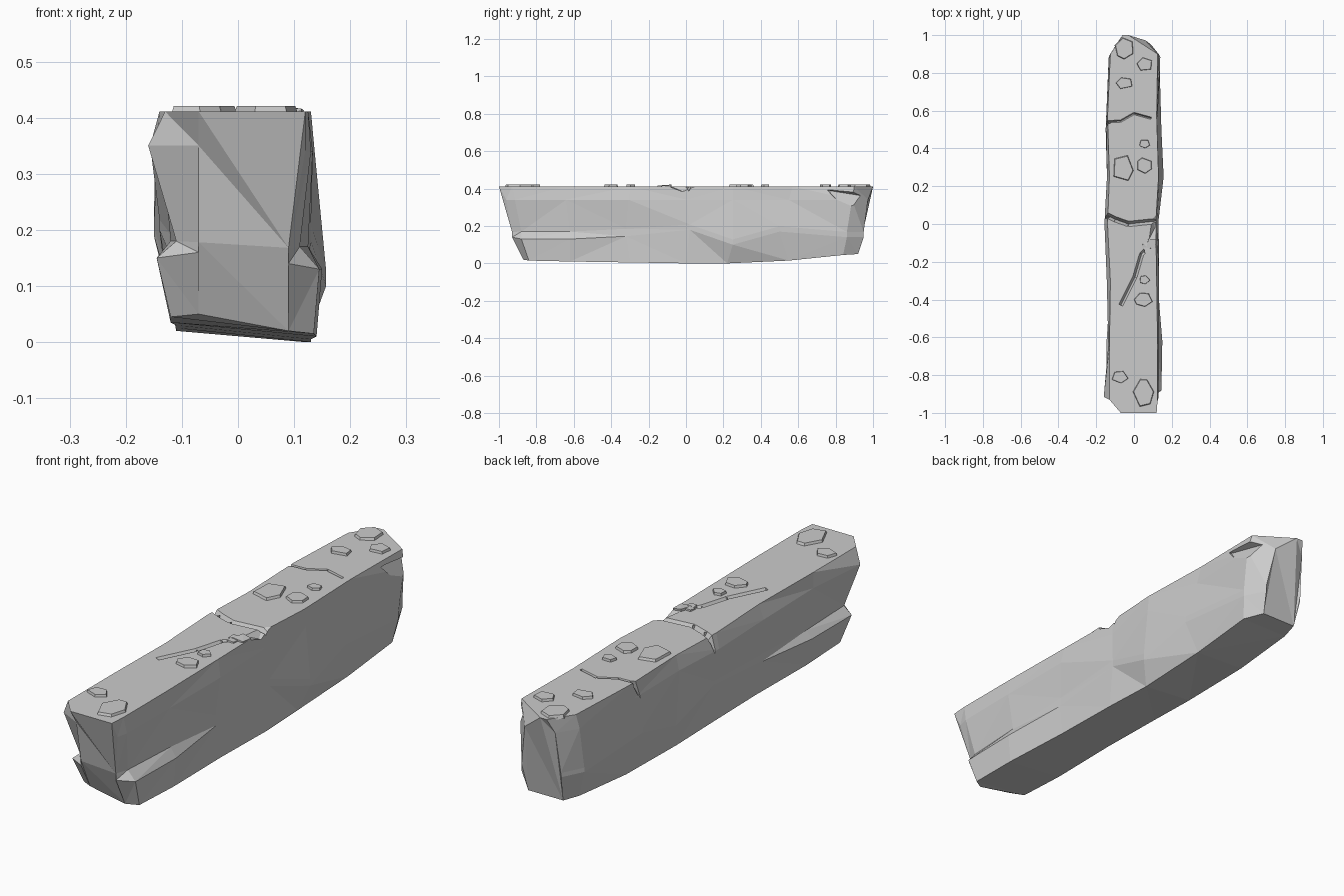
import bpy, bmesh, math, random
from mathutils import Vector

if "Cube" in bpy.data.objects:
    bpy.data.objects.remove(bpy.data.objects["Cube"])

random.seed(4)
TOP = 0.411

def finish(bm, name):
    bmesh.ops.recalc_face_normals(bm, faces=bm.faces)
    me = bpy.data.meshes.new(name)
    bm.to_mesh(me)
    bm.free()
    ob = bpy.data.objects.new(name, me)
    bpy.context.collection.objects.link(ob)
    return ob

def hull(name, pts):
    bm = bmesh.new()
    for p in pts:
        bm.verts.new(p)
    res = bmesh.ops.convex_hull(bm, input=bm.verts)
    loose = [v for v in bm.verts if not v.link_faces]
    bmesh.ops.delete(bm, geom=loose, context='VERTS')
    return finish(bm, name)

def cut(body, cutter):
    cutter.hide_render = True
    mod = body.modifiers.new("chip", 'BOOLEAN')
    mod.operation = 'DIFFERENCE'
    mod.solver = 'EXACT'
    mod.object = cutter
    bpy.context.view_layer.objects.active = body
    bpy.ops.object.modifier_apply(modifier=mod.name)
    bpy.data.objects.remove(cutter, do_unlink=True)

# stone body: lofted stations along y
# y bottom/mid/top, bottom z left/right, x left/right at bottom, mid, top, mid z, ledge inset
rows = [
    (-.87, -.93, -1.0, .05, .02, -.07, .09, -.07, .09, -.07, .12, .16, 0),
    (-.84, -.88, -.93, .045, .015, -.12, .135, -.145, .145, -.13, .125, .15, .035),
    (-.62, -.62, -.65, .035, .01, -.12, .14, -.145, .15, -.13, .125, .15, .025),
    (-.30, -.32, -.30, .03, .005, -.11, .13, -.125, .125, -.125, .12, .165, .003),
    (0, .02, 0, .025, 0, -.11, .13, -.14, .13, -.14, .115, .20, 0),
    (.22, .25, .25, .02, 0, -.11, .12, -.13, .157, -.13, .13, .12, 0),
    (.55, .50, .57, .025, .015, -.11, .12, -.15, .145, -.14, .12, .19, 0),
    (.84, .86, .90, .045, .045, -.10, .12, -.135, .135, -.125, .125, .16, 0),
    (.92, .95, 1.0, .05, .05, -.08, .08, -.09, .09, -.06, -.03, .16, 0),
]
bm = bmesh.new()
rings = []
for i, (yb, ym, yt, zl, zr, bl, br, ml, mr, tl, tr, zm, e) in enumerate(rows):
    ends = i in (0, len(rows) - 1)
    bulge = 0 if ends else 1
    ys = yt + (ym - yt) * (0.55 if ends else 0.3)
    sl = tl - bulge * random.uniform(.005, .02)
    sr = tr + bulge * random.uniform(.003, .016)
    if i == 1:
        sl = -.16
    if i == 8:
        sl, sr = -.08, .06
    lz = zm + .02 * (1 if e else .4)
    ring = [(bl, yb, zl), (br, yb, zr), (mr, ym, zm - .02), (mr - e, ym, lz),
            (sr, ys, .34), (tr, yt, TOP), (tl, yt, TOP), (sl, ys, .35),
            (ml + e, ym, lz + .01), (ml, ym, zm)]
    rings.append([bm.verts.new(p) for p in ring])
for a, b in zip(rings, rings[1:]):
    n = len(a)
    for k in range(n):
        bm.faces.new((a[k], a[(k + 1) % n], b[(k + 1) % n], b[k]))
bm.faces.new(rings[0])
bm.faces.new(rings[-1])
bmesh.ops.triangulate(bm, faces=bm.faces)
body = finish(bm, "stone_body")

# cracks across the top: V shaped grooves along short paths
def crack(path, width, depth):
    for (p, q) in zip(path, path[1:]):
        a, b = Vector((*p, 0)), Vector((*q, 0))
        d = (b - a).normalized()
        s = Vector((-d.y, d.x, 0)) * width / 2
        up, low = Vector((0, 0, TOP + .01)), Vector((0, 0, TOP - depth))
        cut(body, hull("crack_cutter", [a + s + up, a - s + up, b + s + up, b - s + up,
                                        a + low, b + low]))

crack([(-.17, .06), (-.10, .025), (-.03, .0), (.16, .02)], .04, .025)
crack([(.11, -.09), (.04, -.16), (.005, -.28), (-.07, -.43)], .035, .02)
crack([(-.17, .54), (-.07, .545), (.0, .585), (.09, .56)], .018, .02)

# broken corners and gouges in the sides
chips = [
    [(.2, .72, .40), (.2, .98, .40), (.2, .96, .17), (.095, .95, .36), (.118, .76, .39)],
    [(.2, -.15, .42), (.2, .16, .42), (.07, -.1, .42), (.09, .04, .42), (.2, 0, .375), (.11, -.02, .385)],
    [(-.2, .51, .42), (-.2, .57, .42), (-.115, .54, .42), (-.2, .46, .2), (-.13, .54, .39)],
    [(-.2, .0, .42), (-.2, .1, .42), (-.11, .04, .42), (-.16, .03, .33)],
]
for pts in chips:
    cut(body, hull("chip_cutter", pts))

# thin raised flakes on the top face: x, y, half width, half depth, sides
flakes = [
    (-.05, .93, .055, .06, 6), (.058, .845, .045, .04, 5), (-.05, .745, .048, .035, 5),
    (.055, .425, .032, .025, 5), (-.06, .295, .06, .08, 5), (.055, .31, .045, .045, 6),
    (.055, -.295, .032, .025, 5), (.05, -.40, .052, .04, 6),
    (-.075, -.81, .048, .035, 5), (.05, -.895, .058, .08, 6),
]
for i, (x, y, w, d, n) in enumerate(flakes):
    turn = random.uniform(0, 6)
    pts = []
    for k in range(n):
        a = turn + (k + random.uniform(-.2, .2)) * math.tau / n
        px, py = math.cos(a), math.sin(a)
        pts.append((x + w * px, y + d * py, TOP - .006))
        pts.append((x + w * px * .9, y + d * py * .9, TOP + .01))
    hull(f"top_flake_{i + 1}", pts)

# small rubble beside the central crack
for i, (x, y, r) in enumerate([(.095, -.10, .026), (.07, -.14, .02), (.06, -.115, .014)]):
    pts = [(x + sx * r * random.uniform(.6, 1.2), y + sy * r * random.uniform(.6, 1.3),
            TOP - .022 + (.028 if sz > 0 else -.004) + random.uniform(-.004, .004))
           for sx in (-1, 1) for sy in (-1, 1) for sz in (-1, 1)]
    hull(f"rubble_{i + 1}", pts)
